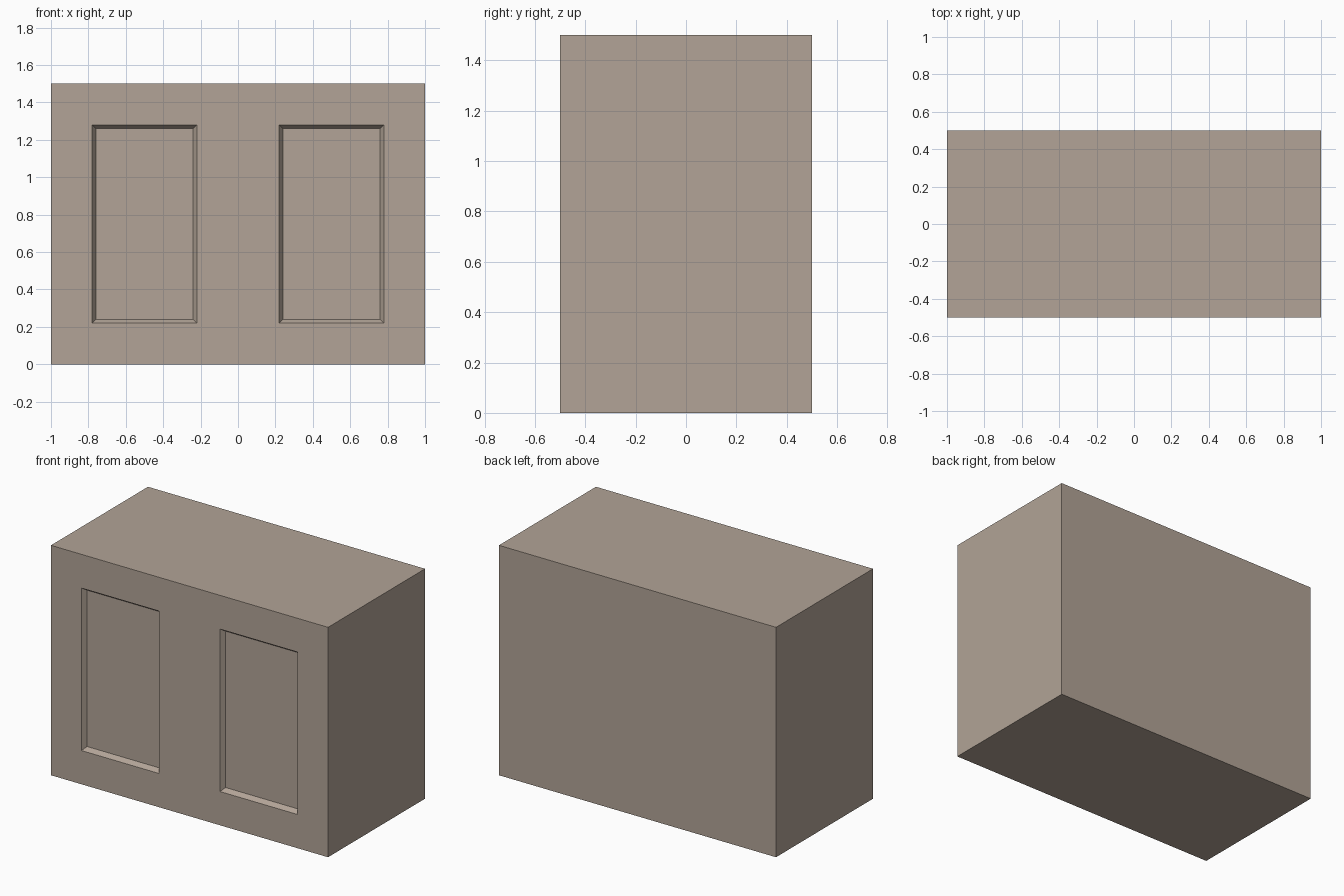
import bpy, bmesh
from mathutils import Matrix, Vector

if "Cube" in bpy.data.objects:
    bpy.data.objects.remove(bpy.data.objects["Cube"])

W, D, H = 2.0, 1.0, 1.5
PANEL_X, PANEL_Z = (0.22, 0.78), (0.22, 1.28)   # panel opening, mirrored in x
SLOPE, DEPTH = 0.02, 0.03                       # sloped rim of each recess

# Solid cabinet block
bm = bmesh.new()
bmesh.ops.create_cube(bm, size=1.0, matrix=Matrix.Translation((0, 0, H / 2)) @ Matrix.Diagonal((W, D, H, 1)))


def cut(co, no):
    bmesh.ops.bisect_plane(bm, geom=bm.verts[:] + bm.edges[:] + bm.faces[:],
                           plane_co=co, plane_no=no)


# Score the outlines of the two door panels
for x in PANEL_X:
    for side in (-1, 1):
        cut(Vector((side * x, 0, 0)), Vector((1, 0, 0)))
for z in PANEL_Z:
    cut(Vector((0, 0, z)), Vector((0, 0, 1)))
bm.normal_update()

# Sink both front panels with a sloped rim
panels = []
for f in bm.faces:
    c = f.calc_center_median()
    if (f.normal.y < -0.9 and PANEL_X[0] < abs(c.x) < PANEL_X[1]
            and PANEL_Z[0] < c.z < PANEL_Z[1]):
        panels.append(f)
bmesh.ops.inset_individual(bm, faces=panels, thickness=SLOPE, depth=-DEPTH,
                           use_even_offset=True)

mesh = bpy.data.meshes.new("cabinet_body")
bm.to_mesh(mesh)
bm.free()
cabinet = bpy.data.objects.new("cabinet_body", mesh)
bpy.context.collection.objects.link(cabinet)

# Weathered grey-brown paint
paint = bpy.data.materials.new("grey_brown")
paint.diffuse_color = (0.445, 0.37, 0.308, 1)
paint.use_nodes = True
paint.node_tree.nodes["Principled BSDF"].inputs["Base Color"].default_value = paint.diffuse_color
mesh.materials.append(paint)
